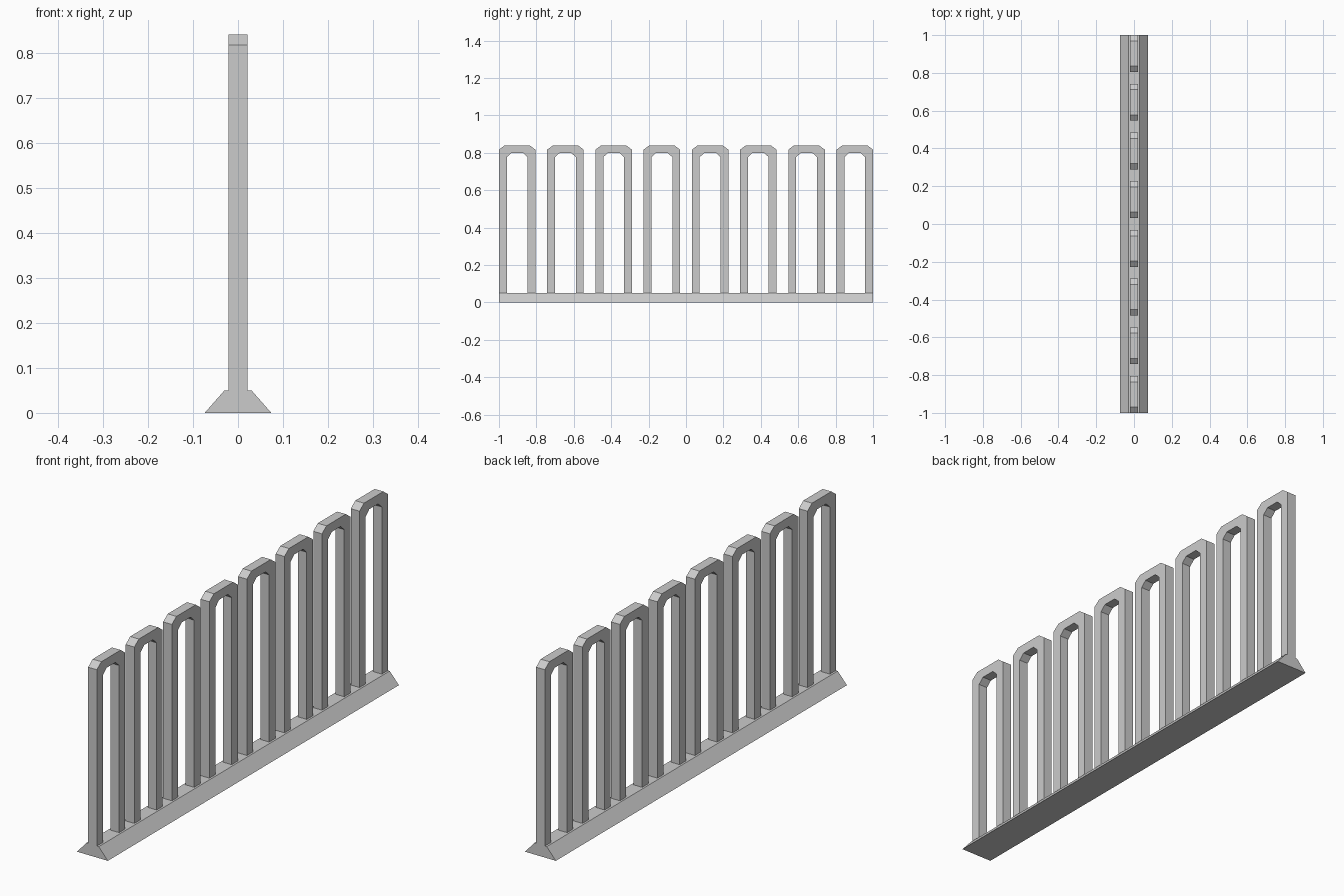
import bpy

cube = bpy.data.objects.get("Cube")
if cube:
    bpy.data.objects.remove(cube, do_unlink=True)

HOOPS = 8
WIDTH = 0.195      # outer width of one hoop
BAR = 0.042        # bar thickness
FOOT = 0.05        # height of the base
TOP = 0.84
PITCH = (2 - WIDTH) / (HOOPS - 1)

grey = bpy.data.materials.new("light grey")
grey.use_nodes = True
colour = (0.6, 0.6, 0.6, 1)
grey.diffuse_color = colour
grey.node_tree.nodes["Principled BSDF"].inputs["Base Color"].default_value = colour


def add_mesh(name, verts, faces):
    mesh = bpy.data.meshes.new(name)
    mesh.from_pydata(verts, [], faces)
    mesh.materials.append(grey)
    obj = bpy.data.objects.new(name, mesh)
    bpy.context.collection.objects.link(obj)
    return obj


def arch(half, top, cut_y, cut_z):
    """Open arch outline with chamfered shoulders, from foot to foot."""
    side = [(-half, FOOT), (-half, top - cut_z), (-half + cut_y, top)]
    return side + [(-y, z) for y, z in reversed(side)]


def add_hoop(name, centre):
    outer = arch(WIDTH / 2, TOP, 0.031, 0.023)
    inner = arch(WIDTH / 2 - BAR, TOP - 0.04, 0.025, 0.023)
    n = len(outer)
    verts = [(x, centre + y, z) for x in (-0.021, 0.021)
             for y, z in outer + inner]
    # Rings: outer left, inner left, outer right, inner right
    ol, il, orr, ir = 0, n, 2 * n, 3 * n
    faces = []
    for i in range(n - 1):
        j = i + 1
        faces += [(ol + i, il + i, il + j, ol + j),
                  (orr + i, orr + j, ir + j, ir + i),
                  (ol + i, ol + j, orr + j, orr + i),
                  (il + i, ir + i, ir + j, il + j)]
    # Feet
    faces += [(ol, orr, ir, il),
              (ol + n - 1, il + n - 1, ir + n - 1, orr + n - 1)]
    return add_mesh(name, verts, faces)


# Sloped base running the whole length
profile = [(-0.074, 0), (0.074, 0), (0.03, FOOT), (-0.03, FOOT)]
base_verts = [(x, y, z) for y in (-1, 1) for x, z in profile]
base_faces = [(0, 1, 2, 3), (7, 6, 5, 4)]
base_faces += [(i, i + 4, (i + 1) % 4 + 4, (i + 1) % 4) for i in range(4)]
add_mesh("base", base_verts, base_faces)

# Row of hoops
for k in range(HOOPS):
    add_hoop(f"hoop_{k + 1}", -1 + WIDTH / 2 + k * PITCH)
